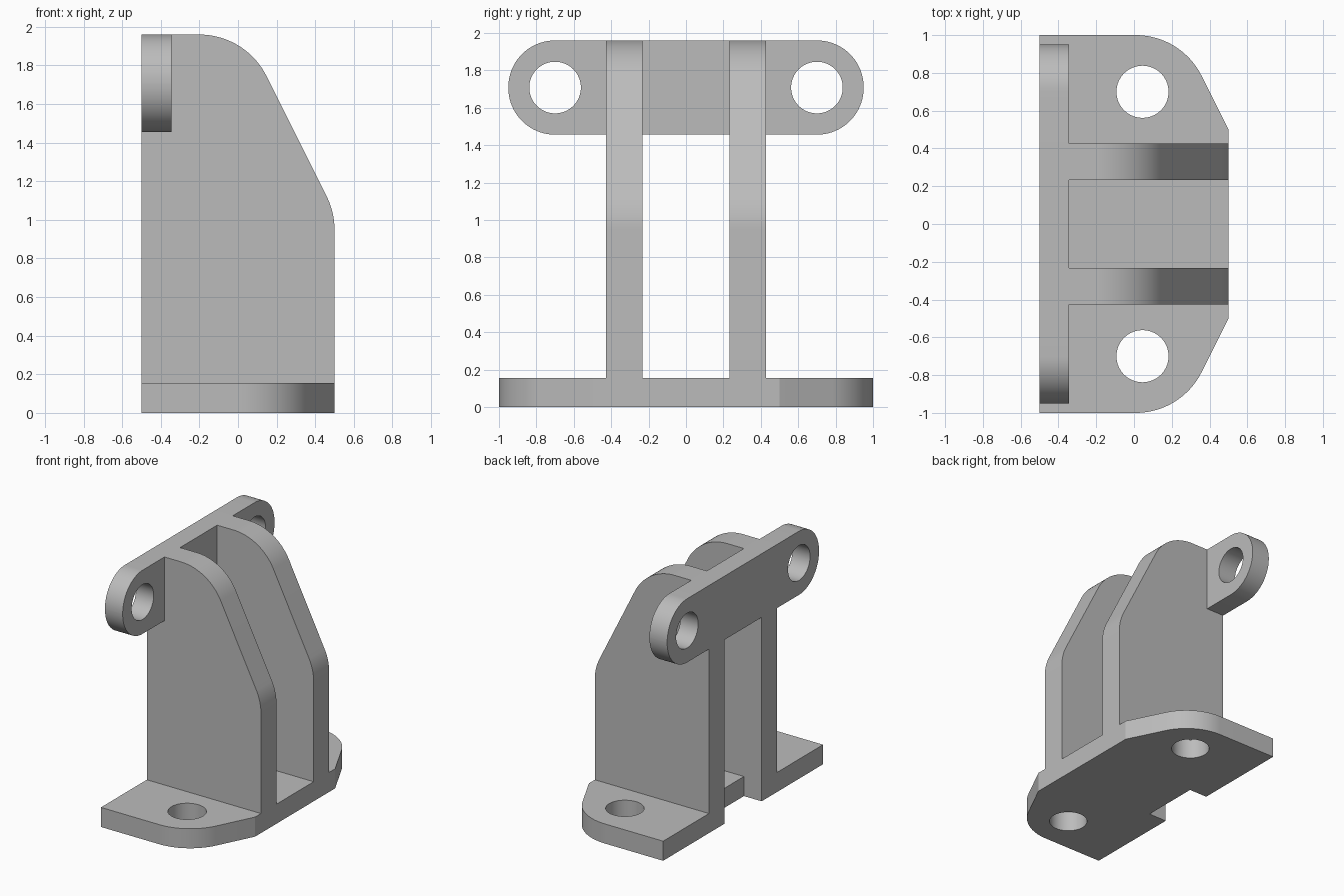
import bpy, bmesh, math
from mathutils import Vector, Matrix

if "Cube" in bpy.data.objects:
    bpy.data.objects.remove(bpy.data.objects["Cube"])

GREY = bpy.data.materials.new("plain grey")
GREY.use_nodes = True
colour = (0.5, 0.5, 0.5, 1)
GREY.diffuse_color = colour
GREY.node_tree.nodes["Principled BSDF"].inputs["Base Color"].default_value = colour

THICK = 0.155        # plate and strap thickness
TOP = 1.96           # overall height
BEND = 0.39          # corner radius of plate and ribs
HOLE = 0.138         # bolt hole radius
GAP, RIB = 0.232, 0.195
XY = Matrix.Identity(3)                                   # profile drawn as (x, y), depth z
XZ = Matrix(((1, 0, 0), (0, 0, 1), (0, 1, 0)))            # profile (x, z), depth y
YZ = Matrix(((0, 0, 1), (1, 0, 0), (0, 1, 0)))            # profile (y, z), depth x


def rounded(corners, steps=20):
    """Turn (a, b, radius) corners into an outline with arcs."""
    out = []
    for i, (a, b, r) in enumerate(corners):
        p = Vector((a, b))
        if not r:
            out.append(p)
            continue
        u = (Vector(corners[i - 1][:2]) - p).normalized()
        v = (Vector(corners[(i + 1) % len(corners)][:2]) - p).normalized()
        half = u.angle(v) / 2
        centre = p + (u + v).normalized() * r / math.sin(half)
        start = p + u * r / math.tan(half) - centre
        end = p + v * r / math.tan(half) - centre
        sweep = start.angle(end)
        for k in range(steps + 1):
            t = k / steps
            out.append(centre + (start * math.sin((1 - t) * sweep)
                                 + end * math.sin(t * sweep)) / math.sin(sweep))
    return out


def prism(name, outline, frame, low, high):
    """Extrude an outline between two depths."""
    bm = bmesh.new()
    face = bm.faces.new([bm.verts.new(frame @ Vector((p.x, p.y, low))) for p in outline])
    grown = bmesh.ops.extrude_face_region(bm, geom=[face])["geom"]
    bmesh.ops.translate(bm, verts=[g for g in grown if isinstance(g, bmesh.types.BMVert)],
                        vec=frame @ Vector((0, 0, high - low)))
    bmesh.ops.recalc_face_normals(bm, faces=bm.faces)
    mesh = bpy.data.meshes.new(name)
    bm.to_mesh(mesh)
    bm.free()
    mesh.materials.append(GREY)
    obj = bpy.data.objects.new(name, mesh)
    bpy.context.collection.objects.link(obj)
    return obj


def combine(body, part, operation):
    """Apply a boolean and discard the part."""
    bpy.context.view_layer.objects.active = body
    mod = body.modifiers.new(operation, "BOOLEAN")
    mod.operation, mod.solver, mod.object = operation, "EXACT", part
    bpy.ops.object.modifier_apply(modifier=mod.name)
    bpy.data.objects.remove(part)


def drill(body, a, b, frame, low, high):
    circle = [Vector((a + HOLE * math.cos(t), b + HOLE * math.sin(t)))
              for t in (math.tau * k / 64 for k in range(64))]
    combine(body, prism("drill", circle, frame, low, high), "DIFFERENCE")


# Base plate with clipped outer corners and a notch at the back
bracket = prism("mounting_bracket", rounded([
    (-0.5, -1, 0), (0.25, -1, BEND), (0.5, -0.5, 0), (0.5, 0.5, 0), (0.25, 1, BEND),
    (-0.5, 1, 0), (-0.5, GAP, 0), (THICK - 0.5, GAP, 0), (THICK - 0.5, -GAP, 0),
    (-0.5, -GAP, 0)]), XY, 0, THICK)

# Two upright ribs
rib_outline = rounded([(-0.5, 0, 0), (0.5, 0, 0), (0.5, 1.04, BEND),
                       (0.04, TOP, BEND), (-0.5, TOP, 0)])
for name, low in (("left_rib", GAP), ("right_rib", -GAP - RIB)):
    combine(bracket, prism(name, rib_outline, XZ, low, low + RIB), "UNION")

# Cross strap with round ends
strap_outline = rounded([(s * 0.95, z, 0.25) for s, z in
                         ((-1, TOP - 0.504), (1, TOP - 0.504), (1, TOP), (-1, TOP))])
combine(bracket, prism("cross_strap", strap_outline, YZ, -0.5, THICK - 0.5), "UNION")

# Bolt holes in the plate and strap
for y in (-0.7, 0.7):
    drill(bracket, 0.045, y, XY, -0.1, THICK + 0.1)
    drill(bracket, y, TOP - 0.252, YZ, -0.6, THICK - 0.4)

# Smooth arcs, sharp edges
bpy.ops.object.select_all(action="DESELECT")
bracket.select_set(True)
bpy.context.view_layer.objects.active = bracket
bpy.ops.object.shade_smooth_by_angle(angle=math.radians(20))
